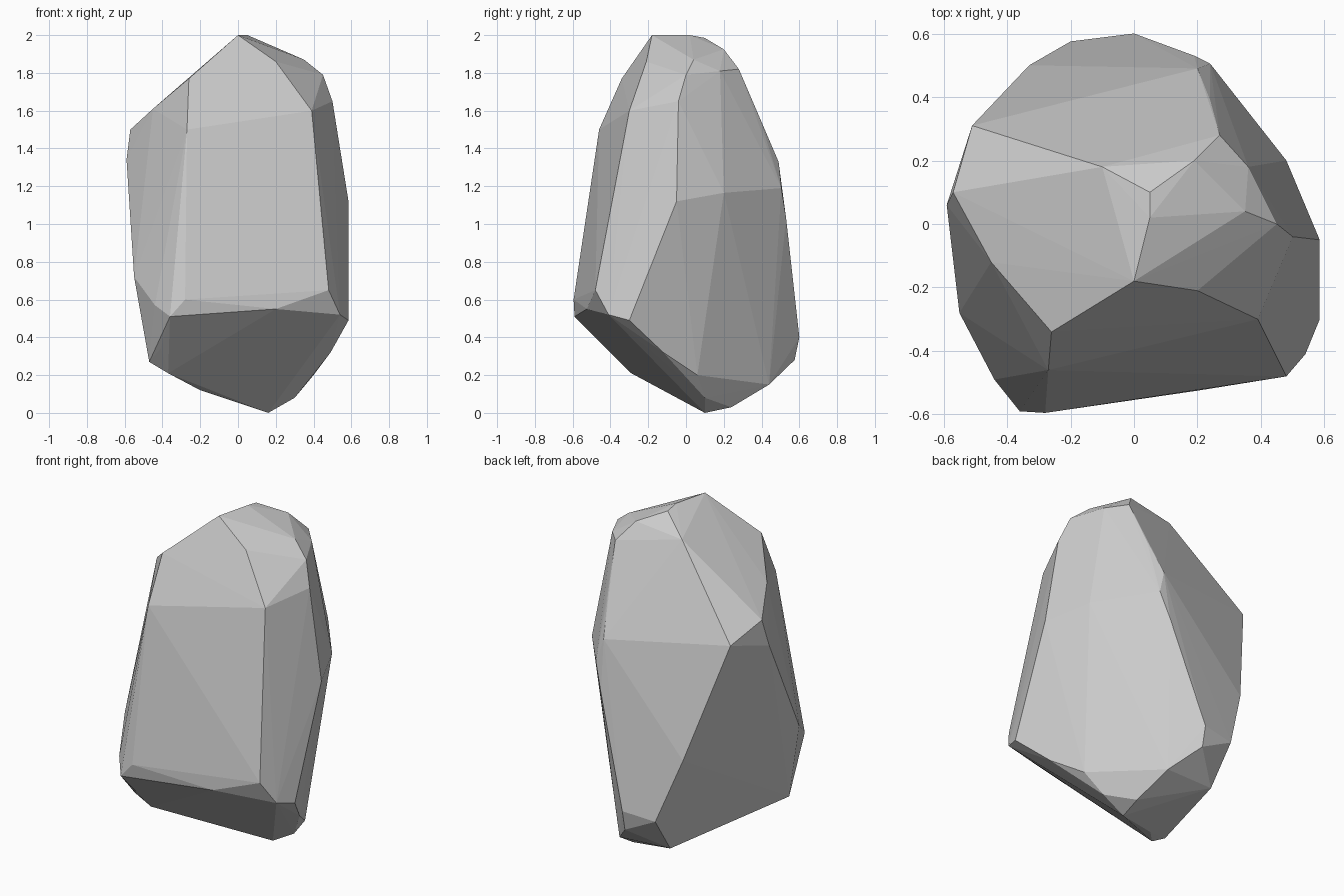
import bpy, bmesh

# Corner points of the boulder, grouped by region
crown = [(0, -.18, 2), (.05, .02, 2), (.05, .1, 1.985), (-.1, .18, 1.885), (.19, .2, 1.925),
         (.2, -.21, 1.86), (.35, .04, 1.87), (.36, .18, 1.81), (.27, .28, 1.82), (.45, .0, 1.79)]
front = [(-.26, -.34, 1.77), (-.27, -.46, 1.5), (-.28, -.595, .6), (-.36, -.59, .51),
         (.48, -.48, .65), (.2, -.525, .55), (.54, -.41, .52), (.39, -.3, 1.6)]
right = [(.585, -.3, .49), (.585, -.05, 1.12), (.5, -.04, 1.65), (.48, .2, 1.165)]
back = [(.24, .505, 1.19), (.2, .49, 1.33), (.24, .39, 1.56), (.19, .53, 1.03),
        (0, .6, .4), (0, .575, .28), (-.2, .575, .38), (-.33, .5, .75)]
left = [(-.51, .31, 1.41), (-.57, .1, 1.5), (-.59, .06, 1.34), (-.45, -.12, 1.61),
        (-.55, -.28, .72), (-.44, -.49, .57), (-.47, -.3, .27), (-.41, -.4, .34)]
base = [(.16, .1, 0), (-.2, -.1, .12), (.18, .24, .03), (.4, .06, .2), (.49, -.12, .32),
        (.13, .44, .15), (.3, .1, .08), (-.37, -.29, .21), (-.19, .42, .16)]

# Wrap the corners in a convex, flat-faced shell
bm = bmesh.new()
for group in (crown, front, right, back, left, base):
    for p in group:
        bm.verts.new(p)
bmesh.ops.convex_hull(bm, input=bm.verts[:])
bmesh.ops.delete(bm, geom=[v for v in bm.verts if not v.link_faces], context='VERTS')
bmesh.ops.recalc_face_normals(bm, faces=bm.faces[:])

mesh = bpy.data.meshes.new("boulder")
bm.to_mesh(mesh)
bm.free()
boulder = bpy.data.objects.new("boulder", mesh)
bpy.context.collection.objects.link(boulder)
